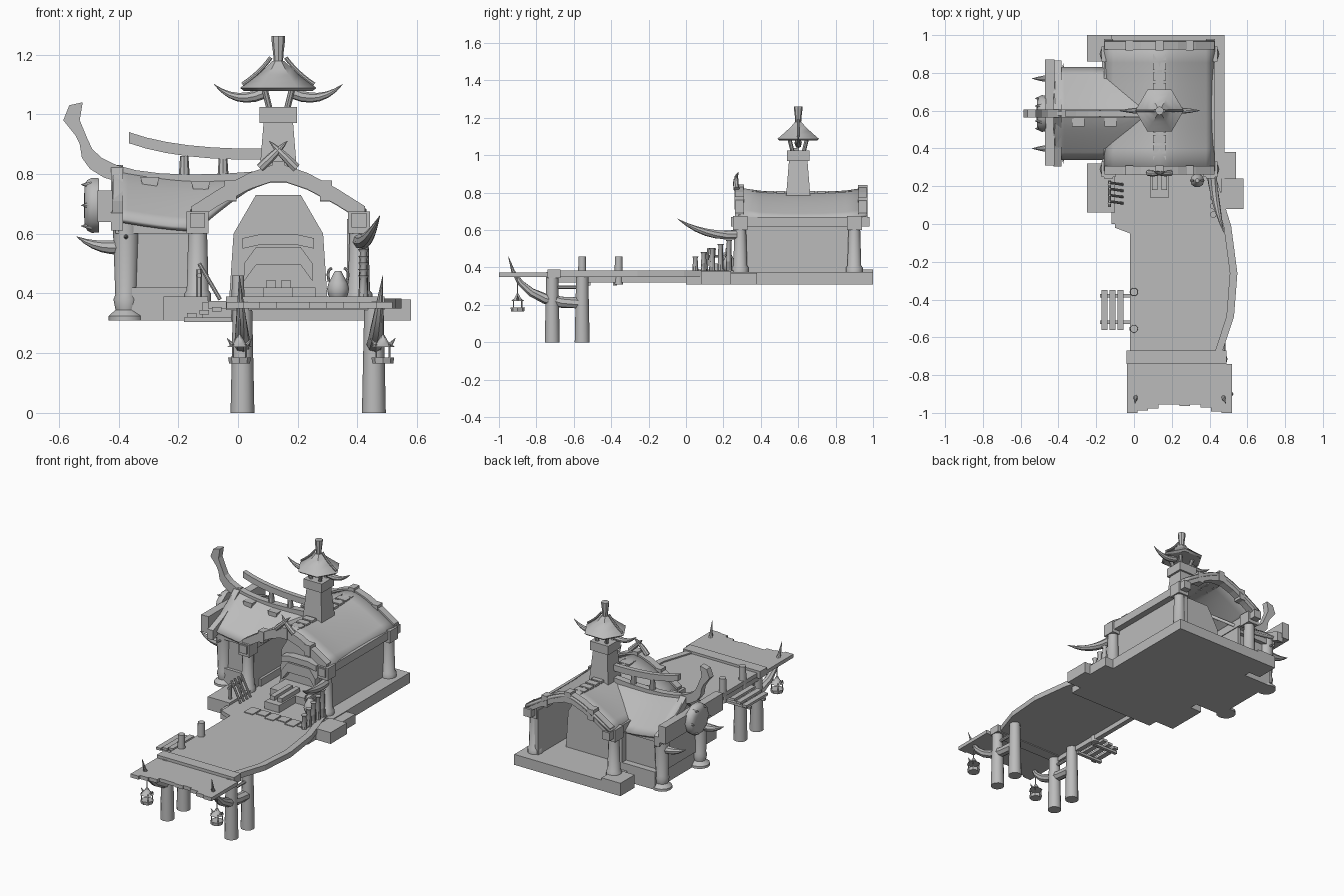
import bpy, bmesh, math
from mathutils import Vector

if "Cube" in bpy.data.objects:
    bpy.data.objects.remove(bpy.data.objects["Cube"])

GREY = (.5, .5, .5, 1)
grey = bpy.data.materials.new("plain_grey")
grey.use_nodes = True
grey.diffuse_color = GREY
grey.node_tree.nodes["Principled BSDF"].inputs["Base Color"].default_value = GREY

# Shared levels and centre lines
GROUND, FLOOR, EAVE = .31, .375, .65
HALL_X, TOWER_Y, WING_Y = .135, .6, .585
SIDES = (-1, 1)


def finish(name, bm, smooth=False):
    bmesh.ops.recalc_face_normals(bm, faces=bm.faces)
    mesh = bpy.data.meshes.new(name)
    bm.to_mesh(mesh)
    bm.free()
    mesh.materials.append(grey)
    ob = bpy.data.objects.new(name, mesh)
    bpy.context.collection.objects.link(ob)
    if smooth:
        bpy.ops.object.select_all(action='DESELECT')
        bpy.context.view_layer.objects.active = ob
        ob.select_set(True)
        bpy.ops.object.shade_smooth_by_angle(angle=math.radians(40))
    return ob


def box(name, *ranges):
    """Box from its x, y and z ranges."""
    bm = bmesh.new()
    bmesh.ops.create_cube(bm, size=1)
    for v in bm.verts:
        v.co = [(lo + hi) / 2 + c * (hi - lo) for (lo, hi), c in zip(ranges, v.co)]
    return finish(name, bm)


def around(centre, half):
    return (centre - half, centre + half)


def loft(name, rings, smooth=False):
    bm = bmesh.new()
    loops = [[bm.verts.new(p) for p in ring] for ring in rings]
    count = len(loops[0])
    for a, b in zip(loops, loops[1:]):
        for i in range(count):
            j = (i + 1) % count
            bm.faces.new((a[i], a[j], b[j], b[i]))
    bm.faces.new(loops[0])
    bm.faces.new(loops[-1][::-1])
    return finish(name, bm, smooth)


def lathe(name, x, y, profile, sides=12, turn=0):
    """Stack of rings given as (radius, height)."""
    angles = [math.tau * i / sides + turn for i in range(sides)]
    return loft(name, [[(x + r * math.cos(a), y + r * math.sin(a), z) for a in angles]
                       for r, z in profile], sides > 4)


def prism(name, outline, span, axis):
    """Extrude a 2D outline over a span of the given axis."""
    return loft(name, [[(*p[:axis], d, *p[axis:]) for p in outline] for d in span])


def curve(start, pull, end, steps=6):
    """Points of a smooth bend from start to end."""
    ts = [i / steps for i in range(steps + 1)]
    return [tuple((1 - t) ** 2 * a + 2 * t * (1 - t) * b + t * t * c
                  for a, b, c in zip(start, pull, end)) for t in ts]


def tube(name, path, radius, pointed=False, sides=8):
    """Round bar along a path, or a tusk if pointed."""
    pts = [Vector(p) for p in path]
    last = len(pts) - 1
    rings = []
    for i, p in enumerate(pts):
        along = (pts[min(i + 1, last)] - pts[max(i - 1, 0)]).normalized()
        u = along.cross(Vector((.3, 1, .1))).normalized()
        w = along.cross(u)
        r = radius * (1 - (i / last) ** 2) + .001 if pointed else radius
        turns = [math.tau * k / sides for k in range(sides)]
        rings.append([p + r * (math.cos(t) * u + math.sin(t) * w) for t in turns])
    return loft(name, rings, True)


def sheet(name, surface, us, vs):
    bm = bmesh.new()
    grid = [[bm.verts.new(surface(u, v)) for v in vs] for u in us]
    for a, b in zip(grid, grid[1:]):
        for j in range(len(vs) - 1):
            bm.faces.new((a[j], b[j], b[j + 1], a[j + 1]))
    mod = finish(name, bm, True).modifiers.new("thickness", 'SOLIDIFY')
    mod.thickness, mod.offset = .018, 0


def mirrored(half, centre):
    """Close a half outline of (half width, height) about a centre line."""
    return [(centre - w, z) for w, z in half] + [(centre + w, z) for w, z in reversed(half)]


# Stone foundation
box("hall_floor", (-.17, .48), (.24, 1), (GROUND, FLOOR))
box("front_floor", (-.12, .48), (0, .3), (GROUND, .37))
box("back_corner_block", (-.25, -.12), (.86, 1), (GROUND, .39))
box("left_front_block", (.46, .58), (.08, .24), (GROUND, .38))
box("left_side_block", (.46, .54), (.22, .38), (GROUND, .37))
box("right_front_block", (-.25, -.1), (.06, .32), (GROUND, .39))
box("wing_floor", (-.36, -.1), (.37, .82), (GROUND, .42))

# Pier deck with raised curved edge and ragged front
edge = curve((.46, -.7), (.65, -.3), (.43, .26), 4)
prism("deck", edge + [(-.1, .26), (-.1, -.02), (-.02, -.05), (-.02, -.7)], (.35, FLOOR), 2)
prism("deck_rim", edge + [(x - .04, y) for x, y in reversed(edge)], (.36, .383), 2)
box("deck_crossbeam", (-.04, .49), (-.74, -.67), (.345, .39))
for i in range(10):
    spread = (i - 4.5) / 4.5
    front = -.95 - .05 * spread ** 2 - i % 3 * .006
    box("front_plank", around(.24 + spread * .25, .028), (max(front, -1), -.74), (.35, .372))
box("deck_stringer", (-.015, .015), (-.7, .02), (.32, .35))
for i in range(6):
    box("floor_plank", around(.05 + i * .07, .03), (.03 + i % 2 * .02, .11), (.37, .38))

# Piles, braces, prow tusks and hanging lanterns
for x, lean in ((.015, -.01), (.455, .03)):
    for y in (-.715, -.555):
        lathe("pile", x, y, [(.04, 0), (.032, FLOOR)])
    tube("pile_brace", [(x, -.7, .295), (x, -.56, .295)], .01)
    tip = x + lean
    tube("prow_tusk", curve((x, -.56, .21), (x, -.9, .2), (tip, -.95, .46)), .03, True)
    ly = -.9
    lathe("lantern_tray", tip, ly, [(.035, .165), (.038, .185)], 8)
    lathe("lantern_cap", tip, ly, [(.042, .22), (.02, .235), (.006, .26)], 6)
    tube("lantern_cord", [(tip, ly, .25), (tip, ly, .36)], .003)
    for sx in SIDES:
        for sy in SIDES:
            bx, by = tip + sx * .022, ly + sy * .022
            tube("lantern_bar", [(bx, by, .18), (bx, by, .23)], .003)
        tube("lantern_hook", [(bx, ly, .225), (bx + sx * .02, ly, .25)], .008, True)
for y in (-.36, -.555):
    lathe("mooring_post", 0, y, [(.023, GROUND), (.02, .46)])

# Side steps
for i in range(3):
    z = .32 + i * .01
    box("step_slat", around(-.155 + i * .042, .016), (-.56, -.35), (z, z + .015))
for y in (-.52, -.38):
    box("step_bearer", (-.18, 0), around(y, .01), (.305, .32))

# Hall posts, walls and curved roof
for side in SIDES:
    x = HALL_X + side * .27
    for y in (.29, .9):
        lathe("hall_post", x, y, [(.045, .37), (.045, .4), (.037, .41), (.03, EAVE)])
        box("post_capital", around(x, .037), around(y, .04), (.6, .675))
    box("eave_beam", around(x, .025), (.24, .98), (.62, .67))
box("left_wall", (.365, .39), (.3, .93), (FLOOR, EAVE))
box("right_wall", (-.135, -.115), (.32, .82), (FLOOR, EAVE))


def hall_roof(u, y):
    lift = .025 * (abs(y - .62) / .35) ** 3
    return (HALL_X + .29 * u, y, .795 - .145 * abs(u) ** 1.35 + lift)


across = [i / 6 - 1 for i in range(13)]
sheet("hall_roof", hall_roof, across, [.28 + i * .115 for i in range(7)])

# Gable arches that follow the roof, with collars and crossed horns
for y in (.285, .945):
    top = [hall_roof(u, y) for u in across[::2]]
    outline = [(x, z + .02) for x, _, z in top] + [(x, z - .035) for x, _, z in reversed(top)]
    prism("gable_arch", outline, around(y, .022), 1)
    for u in (-.55, 0, .55):
        x, _, z = hall_roof(u, y)
        box("arch_collar", around(x, .02), around(y, .026), around(z - .008, .034))
for s in SIDES:
    tube("crossed_horn", curve((HALL_X - s * .06, .27, .82), (HALL_X, .26, .88), (HALL_X + s * .03, .28, .91)), .015, True)
for i in range(11):
    box("ridge_block", around(HALL_X, .035), around(.34 + i * .055, .021), (.78, .81))
box("ridge_beam", around(HALL_X, .02), (.28, .96), (.78, .805))


# Side wing with sagging roof that narrows into the hall roof
def wing_roof(x, v):
    reach = .24 * min(1, max(.05, (.08 - x) / .22))
    sag = max(0, -.15 - x) ** 1.5 / 4
    return (x, WING_Y + v * reach, .775 + sag - .16 * (abs(v) * reach / .24) ** 1.2)


sheet("wing_roof", wing_roof, [-.42 + i * .05 for i in range(11)], across)
prism("wing_end_wall", mirrored([(.19, .4), (.19, .63), (.01, .79)], WING_Y), (-.37, -.35), 0)
slope = mirrored(curve((.28, .67), (.12, .72), (.01, .83), 3), WING_Y)
prism("wing_gable_board", slope + [(y, z - .06) for y, z in reversed(slope)], (-.425, -.385), 0)
box("wing_end_beam", (-.47, -.42), (.31, .87), (.64, .745))
for side in SIDES:
    y = WING_Y + side * .185
    box("wing_wall", (-.37, -.12), around(y, .01), (.4, .64))
    box("wing_eave_beam", (-.41, -.12), around(y, .035), (.6, .635))
    lathe("wing_post", -.375, y, [(.058, GROUND), (.058, .325), (.035, .345), (.042, .38), (.036, .395), (.045, EAVE)])
    tube("wing_tusk", curve((-.36, y, .56), (-.46, y, .54), (-.54, y, .59)), .025, True)
    tube("post_spike", [(-.375, y, .59), (-.375, y + side * .08, .59)], .014, True)

# Spiked shield on the wing end beam
shield_z = .695
shield = curve((-.465, .095), (-.52, .11), (-.515, .04), 4)
loft("gable_shield", [[(x, WING_Y + r * math.cos(a), shield_z + r * math.sin(a))
                       for a in (math.tau * k / 10 for k in range(10))] for x, r in shield], True)
for i in range(6):
    a = math.tau * i / 6
    y, z = WING_Y + .08 * math.cos(a), shield_z + .08 * math.sin(a)
    tube("shield_spike", [(-.49, y, z), (-.525, y, z)], .014, True)

# Swept ridge beam with hooked head, and the rail above it
head = [(-.545, .93), (-.585, .98), (-.565, 1.03), (-.52, 1.04), (-.53, .98)]
sweep_top = curve((-.505, .92), (-.47, .76), (.08, .81), 8)
sweep_low = curve((-.53, .9), (-.54, .7), (.08, .77), 8)
prism("swept_ridge", head + sweep_top + sweep_low[::-1], around(WING_Y, .02), 1)
rail = curve((-.365, .94), (-.2, .88), (.1, .885))
prism("upper_ridge_rail", rail + [(x, z - .037) for x, z in reversed(rail)], around(WING_Y, .015), 1)
for x in (-.18, -.05):
    lathe("rail_strut", x, WING_Y, [(.02, .77), (.014, .86)], 8)
for x, z in ((-.295, .77), (-.125, .755)):
    prism("roof_peg", mirrored([(.02, z - .025), (.032, z + .02)], x), (.515, .56), 1)

# Chimney tower with hat roof
lathe("chimney", HALL_X, TOWER_Y, [(.093, .77), (.07, .97)], 4, math.pi / 4)
box("chimney_cap", around(HALL_X, .063), around(TOWER_Y, .061), (.97, 1.025))
for sx in SIDES:
    for sy in SIDES:
        tube("cap_strut", [(HALL_X + sx * d, TOWER_Y + sy * d, z) for d, z in ((.03, 1.02), (.05, 1.1))], .011)
    horn = curve((.05, 1.07), (.14, 1.03), (.215, 1.1))
    tube("hat_horn", [(HALL_X + sx * d, TOWER_Y, z) for d, z in horn], .018, True)
    rib = curve((.12, 1.1), (.06, 1.14), (.025, 1.19))
    tube("hat_rib", [(HALL_X + sx * d, TOWER_Y, z) for d, z in rib], .007)
hat = [(.02 + .108 * (1 - t) ** 1.15, 1.088 + .09 * t) for t in (0, .25, .5, .75, 1)]
lathe("hat_roof", HALL_X, TOWER_Y, [(.115, 1.078)] + hat, 6)
lathe("hat_finial", HALL_X, TOWER_Y, [(.015, 1.15), (.017, 1.2), (.023, 1.25), (.023, 1.262)], 8)

# Hearth inside the hall
prism("hearth_hood", mirrored([(.165, FLOOR), (.15, .6), (.075, .73)], HALL_X), (.45, .75), 1)
arch_top = mirrored([(.115, .5), (.075, .555)], HALL_X)
prism("hearth_arch", arch_top + [(x, z - .06) for x, z in reversed(arch_top)], (.4, .45), 1)
mantel = mirrored([(.12, .585), (.065, .597)], HALL_X)
prism("hearth_mantel", mantel + [(x, z - .035) for x, z in reversed(mantel)], (.4, .46), 1)
box("hearth_base", around(HALL_X, .125), (.3, .46), (FLOOR, .42))
box("hearth_step", around(HALL_X, .05), (.14, .3), (FLOOR, .42))
for s in SIDES:
    box("hearth_log", around(HALL_X + s * .025, .015), (.18, .36), (.42, .445))

# Pot, weapon rack, stakes and post tusk
pot_x, pot_y = .335, .23
lathe("pot", pot_x, pot_y, [(.022 + .015 * math.sin(i * .8), FLOOR + i * .02) for i in range(6)], 10)
for s in SIDES:
    tube("pot_handle", [(pot_x + s * d, pot_y, z) for d, z in curve((.03, .44), (.04, .48), (.02, .485))], .005)
for y in (.11, .21):
    lathe("rack_post", -.13, y, [(.01, .38), (.01, .48)], 6)
tube("rack_rail", [(-.13, .09, .46), (-.13, .23, .46)], .008)
for i in range(4):
    y = .11 + i * .033
    tube("rack_pole", [(-.06, y, .38), (-.13, y + .01, .5)], .007)
for i in range(5):
    z = .45 + i * .022
    lathe("side_stake", .42, .05 + i * .045, [(.017, .37), (.012, z), (.018, z + .01)], 8)
tube("post_tusk", curve((.41, .27, .575), (.43, .1, .56), (.475, -.045, .66)), .025, True)
